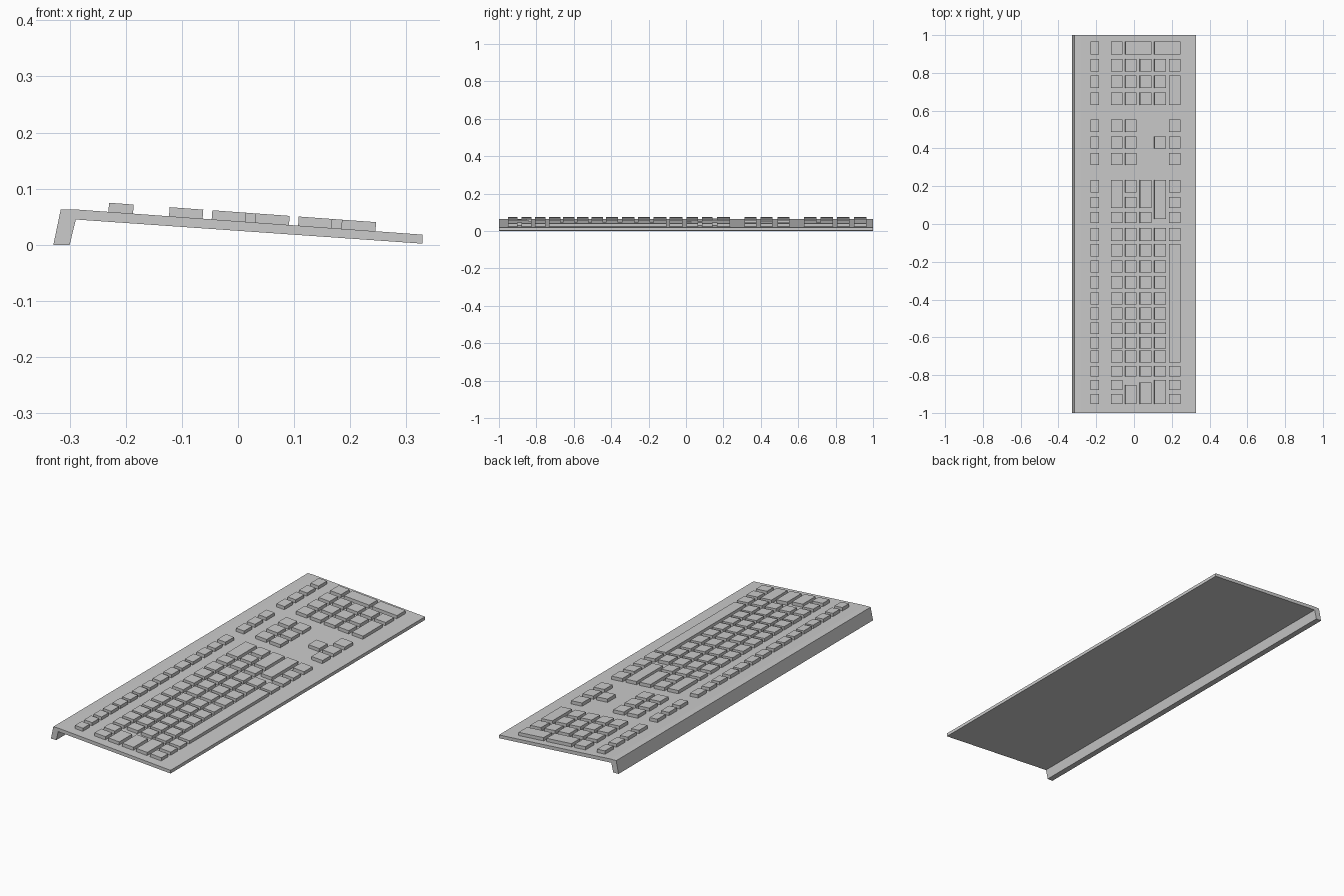
import bpy, bmesh, math
from mathutils import Matrix, Vector

if "Cube" in bpy.data.objects:
    bpy.data.objects.remove(bpy.data.objects["Cube"])

# Shared slope of the deck
TOP_L, TOP_R = (-0.284, 0.0625), (0.329, 0.018)
SLOPE = (TOP_R[1] - TOP_L[1]) / (TOP_R[0] - TOP_L[0])
TILT = -math.atan(SLOPE)
KEY_H, SINK = 0.0162, 0.001

def deck_z(x):
    return TOP_L[1] + SLOPE * (x - TOP_L[0])

def finish(name, bm):
    bmesh.ops.recalc_face_normals(bm, faces=bm.faces)
    me = bpy.data.meshes.new(name)
    bm.to_mesh(me)
    bm.free()
    bpy.context.collection.objects.link(bpy.data.objects.new(name, me))

def keys(name, boxes):
    """One object of tilted key blocks; each box is (x0, x1, y0, y1)."""
    bm = bmesh.new()
    for x0, x1, y0, y1 in boxes:
        cx = (x0 + x1) / 2
        h = KEY_H + SINK
        m = (Matrix.Translation((cx, (y0 + y1) / 2, deck_z(cx)))
             @ Matrix.Rotation(TILT, 4, 'Y')
             @ Matrix.Translation((0, 0, h / 2 - SINK))
             @ Matrix.Diagonal((x1 - x0, y1 - y0, h, 1)))
        bmesh.ops.create_cube(bm, size=1, matrix=m)
    finish(name, bm)

# Body: side profile with rear foot, extruded along the length
profile = [(-0.329, 0), (-0.300, 0), (-0.289, 0.045), (0.329, 0.002),
           TOP_R, TOP_L, (-0.316, 0.0625)]
bm = bmesh.new()
face = bm.faces.new([bm.verts.new((x, -1, z)) for x, z in profile])
ext = bmesh.ops.extrude_face_region(bm, geom=[face])
bmesh.ops.translate(bm, vec=Vector((0, 2, 0)),
                    verts=[v for v in ext['geom'] if isinstance(v, bmesh.types.BMVert)])
finish("body", bm)

# Key rows (x ranges, back to front) and key columns (y ranges)
F, R1, R2, R3, R4, R5 = ROWS = [(-0.231, -0.187), (-0.123, -0.063), (-0.047, 0.013),
                                (0.030, 0.091), (0.107, 0.167), (0.184, 0.245)]
MAIN = [(-0.953, -0.901), (-0.880, -0.826), (-0.807, -0.751), (-0.732, -0.671),
        (-0.658, -0.597), (-0.582, -0.522), (-0.505, -0.443), (-0.427, -0.363),
        (-0.342, -0.275), (-0.256, -0.192), (-0.173, -0.105), (-0.089, -0.020),
        (0.004, 0.064), (0.085, 0.143), (0.167, 0.234)]
NAV = [(0.313, 0.377), (0.399, 0.463), (0.488, 0.553)]
PAD = [(0.631, 0.697), (0.719, 0.786), (0.808, 0.874), (0.898, 0.965)]

def grid(row, cols):
    return [row + c for c in cols]

def wide(row, y0, y1):
    return [row + (y0, y1)]

LEFT, RIGHT = MAIN[0][0], MAIN[-1][1]

# Function row across the full width
keys("function_keys", grid(F, MAIN + NAV + PAD))

# Main typing block
keys("number_row_keys", grid(R1, MAIN[:13]) + wide(R1, MAIN[13][0], RIGHT))
keys("upper_letter_keys", wide(R2, LEFT, -0.852) + grid(R2, MAIN[2:]))
keys("home_letter_keys", wide(R3, LEFT, -0.840) + grid(R3, MAIN[2:13])
     + wide(R3, MAIN[13][0], RIGHT))
keys("lower_letter_keys", wide(R4, LEFT, -0.826) + grid(R4, MAIN[2:12])
     + wide(R4, 0.026, RIGHT))
keys("bottom_row_keys", grid(R5, MAIN[:3] + MAIN[11:]))
keys("space_bar", wide(R5, MAIN[3][0], MAIN[10][1]))

# Navigation and arrow clusters
keys("navigation_keys", grid(R1, NAV) + grid(R2, NAV))
keys("arrow_keys", grid(R4, NAV[1:2]) + grid(R5, NAV))

# Number pad, with two keys spanning two rows and one double-width key
keys("pad_keys", grid(R1, PAD) + grid(R2, PAD[:3]) + grid(R3, PAD[:3])
     + grid(R4, PAD[:3]) + grid(R5, PAD[2:3]))
keys("pad_wide_key", wide(R5, PAD[0][0], PAD[1][1]))
keys("pad_tall_keys", [(R2[0], R3[1]) + PAD[3], (R4[0], R5[1]) + PAD[3]])
